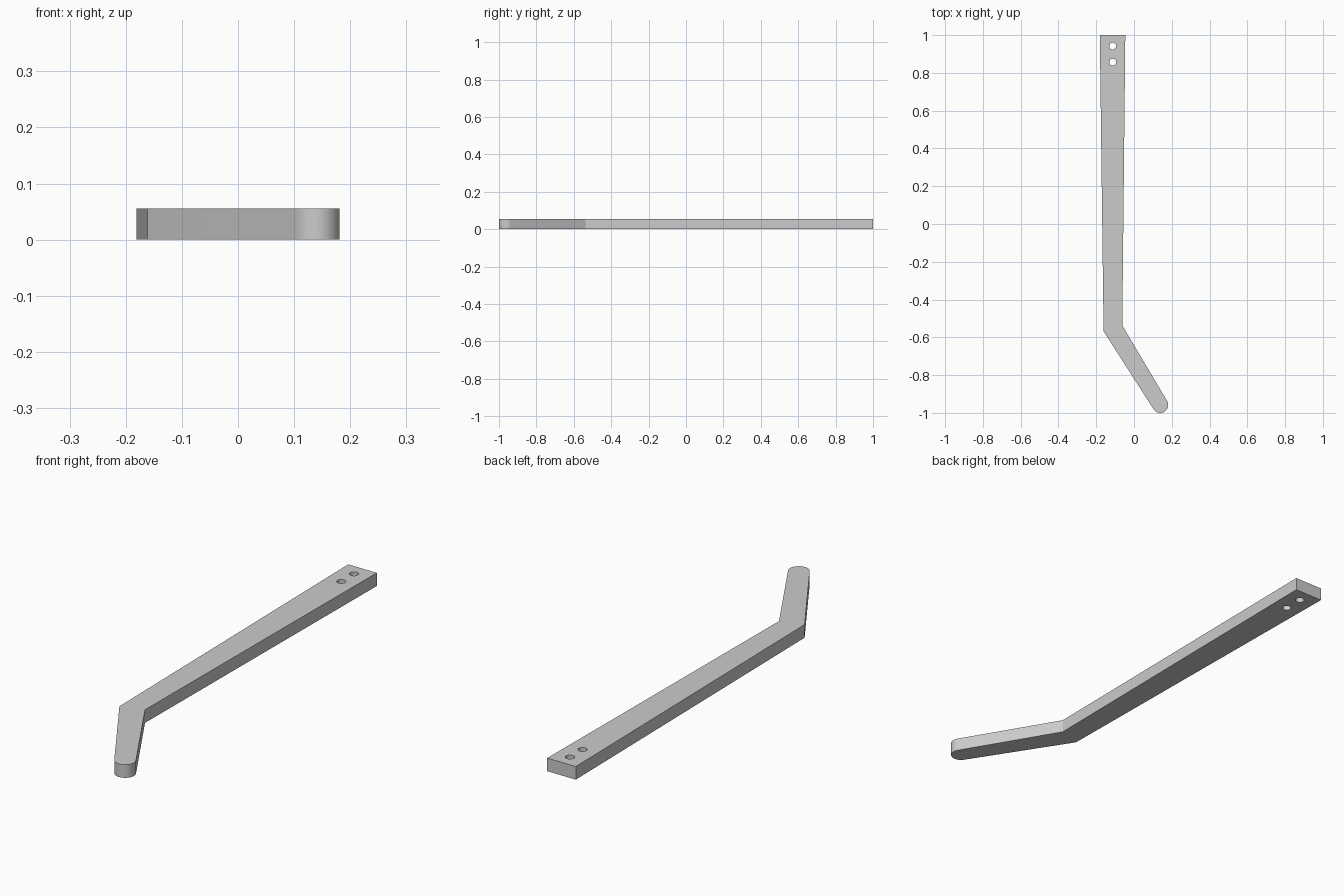
import bpy, bmesh, math
from mathutils import Vector

cube = bpy.data.objects.get("Cube")
if cube:
    bpy.data.objects.remove(cube, do_unlink=True)

THICKNESS = 0.056


def arc(cx, cy, r, start, end, steps):
    """Points along an arc, angles in degrees."""
    angles = [math.radians(start + (end - start) * i / steps) for i in range(steps + 1)]
    return [Vector((cx + r * math.cos(a), cy + r * math.sin(a), 0)) for a in angles]


def add_loop(bm, points):
    verts = [bm.verts.new(p) for p in points]
    return [bm.edges.new((v, verts[(i + 1) % len(verts)])) for i, v in enumerate(verts)]


# Plain grey finish
grey = bpy.data.materials.new("grey")
grey.use_nodes = True
colour = (0.6, 0.6, 0.6, 1)
grey.diffuse_color = colour
grey.node_tree.nodes["Principled BSDF"].inputs["Base Color"].default_value = colour

# Outline: tapered shank, bent foot and rounded tip
shank = [(-0.062, -0.537), (-0.046, 1), (-0.181, 1), (-0.161, -0.568)]
outline = [Vector((x, y, 0)) for x, y in shank]
outline += arc(0.139, -0.958, 0.042, 212, 391, 24)

bm = bmesh.new()
edges = add_loop(bm, outline)

# Two through holes at the back end
for y in (0.942, 0.857):
    edges += add_loop(bm, arc(-0.113, y, 0.018, 0, 360, 32)[:-1])

# Fill the flat profile and extrude it to a solid bar
bmesh.ops.triangle_fill(bm, edges=edges, use_beauty=True, normal=(0, 0, 1))
extruded = bmesh.ops.extrude_face_region(bm, geom=bm.faces[:])
top = [g for g in extruded["geom"] if isinstance(g, bmesh.types.BMVert)]
bmesh.ops.translate(bm, verts=top, vec=(0, 0, THICKNESS))
bmesh.ops.recalc_face_normals(bm, faces=bm.faces[:])

mesh = bpy.data.meshes.new("bent_bar")
bm.to_mesh(mesh)
bm.free()
mesh.materials.append(grey)
bar = bpy.data.objects.new("bent_bar", mesh)
bpy.context.collection.objects.link(bar)

bpy.ops.object.select_all(action="DESELECT")
bar.select_set(True)
bpy.context.view_layer.objects.active = bar
bpy.ops.object.shade_smooth_by_angle(angle=math.radians(25))
